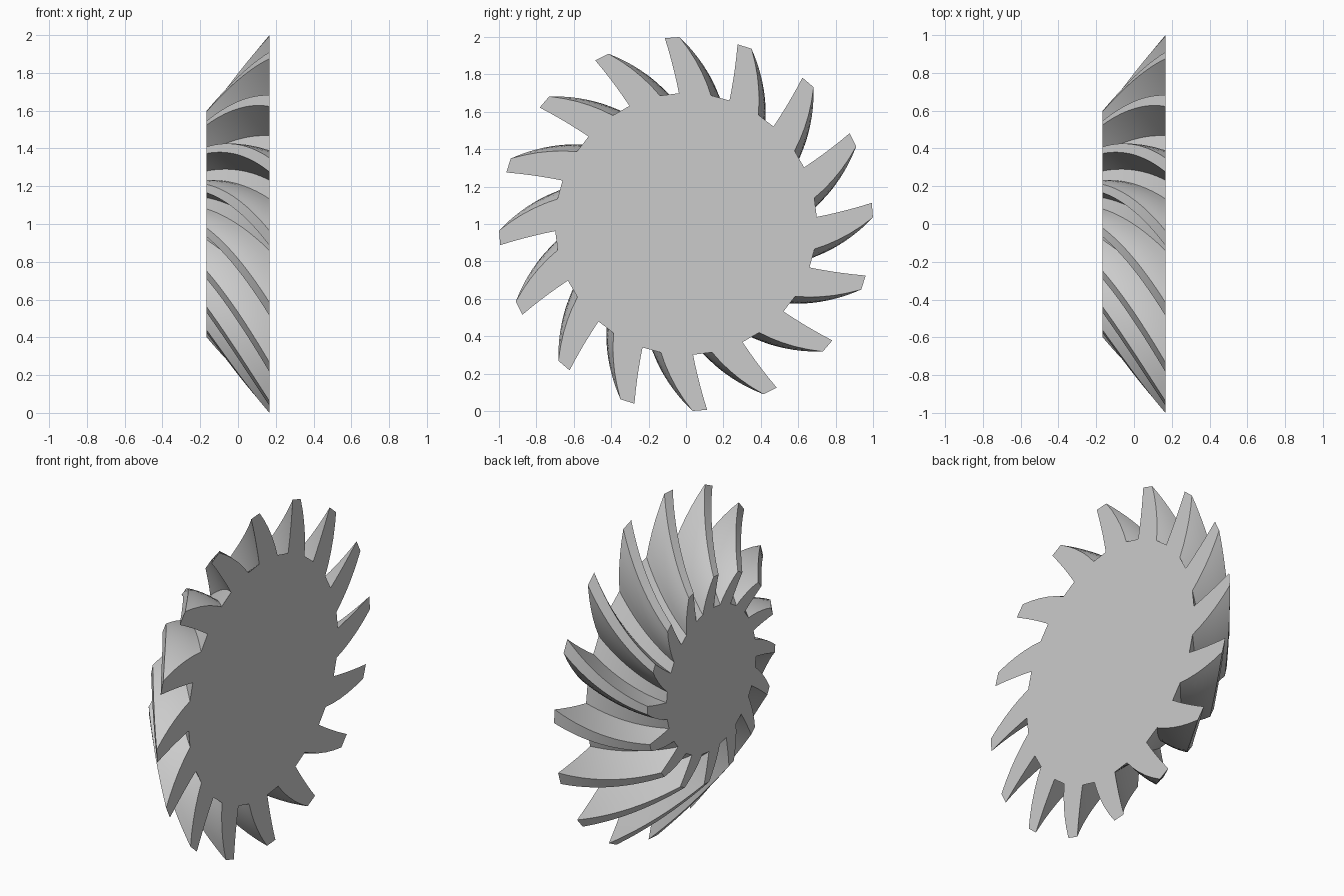
import bpy, bmesh, math

if "Cube" in bpy.data.objects:
    bpy.data.objects.remove(bpy.data.objects["Cube"])

TEETH = 16
HALF = 0.166           # half thickness along x
SMALL = 0.6            # scale of the small end
TWIST = -22.5          # spiral twist from the large to the small end, degrees
ROOT, TIP = 0.70, 1.0
STEPS, LAYERS = 5, 14


def flank(a0, r0, a1, r1):
    """Spiral flank: angle changes evenly with radius."""
    return [(a0 + (a1 - a0) * i / STEPS, r0 + (r1 - r0) * i / STEPS)
            for i in range(STEPS + 1)]


# One swept-back tooth: trailing flank up, straight tip, leading flank down
tooth = flank(93.1, ROOT, 96.5, TIP) + flank(92.0, TIP, 79.0, ROOT)
profile = [(a - 360 / TEETH * k, r) for k in range(TEETH) for a, r in tooth]

bm = bmesh.new()
rings = []
for i in range(LAYERS + 1):
    t = i / LAYERS
    scale = 1 + (SMALL - 1) * t
    ring = []
    for a, r in profile:
        ang = math.radians(a + TWIST * t)
        ring.append(bm.verts.new((HALF - 2 * HALF * t,
                                  r * scale * math.cos(ang),
                                  1 + r * scale * math.sin(ang))))
    rings.append(ring)

# Tooth surfaces between neighbouring sections
n = len(profile)
for a, b in zip(rings, rings[1:]):
    for j in range(n):
        k = (j + 1) % n
        bm.faces.new((a[j], a[k], b[k], b[j]))

# Flat end faces
bm.faces.new(rings[0])
bm.faces.new(rings[-1])
bmesh.ops.recalc_face_normals(bm, faces=bm.faces)

mesh = bpy.data.meshes.new("spiral_bevel_gear")
bm.to_mesh(mesh)
bm.free()
gear = bpy.data.objects.new("spiral_bevel_gear", mesh)
bpy.context.collection.objects.link(gear)

mat = bpy.data.materials.new("light_grey")
mat.diffuse_color = (0.6, 0.6, 0.6, 1)
mat.use_nodes = True
mat.node_tree.nodes["Principled BSDF"].inputs["Base Color"].default_value = mat.diffuse_color
mesh.materials.append(mat)

# Smooth spiral flanks with crisp tooth edges
bpy.context.view_layer.objects.active = gear
gear.select_set(True)
bpy.ops.object.shade_smooth_by_angle(angle=math.radians(30))
